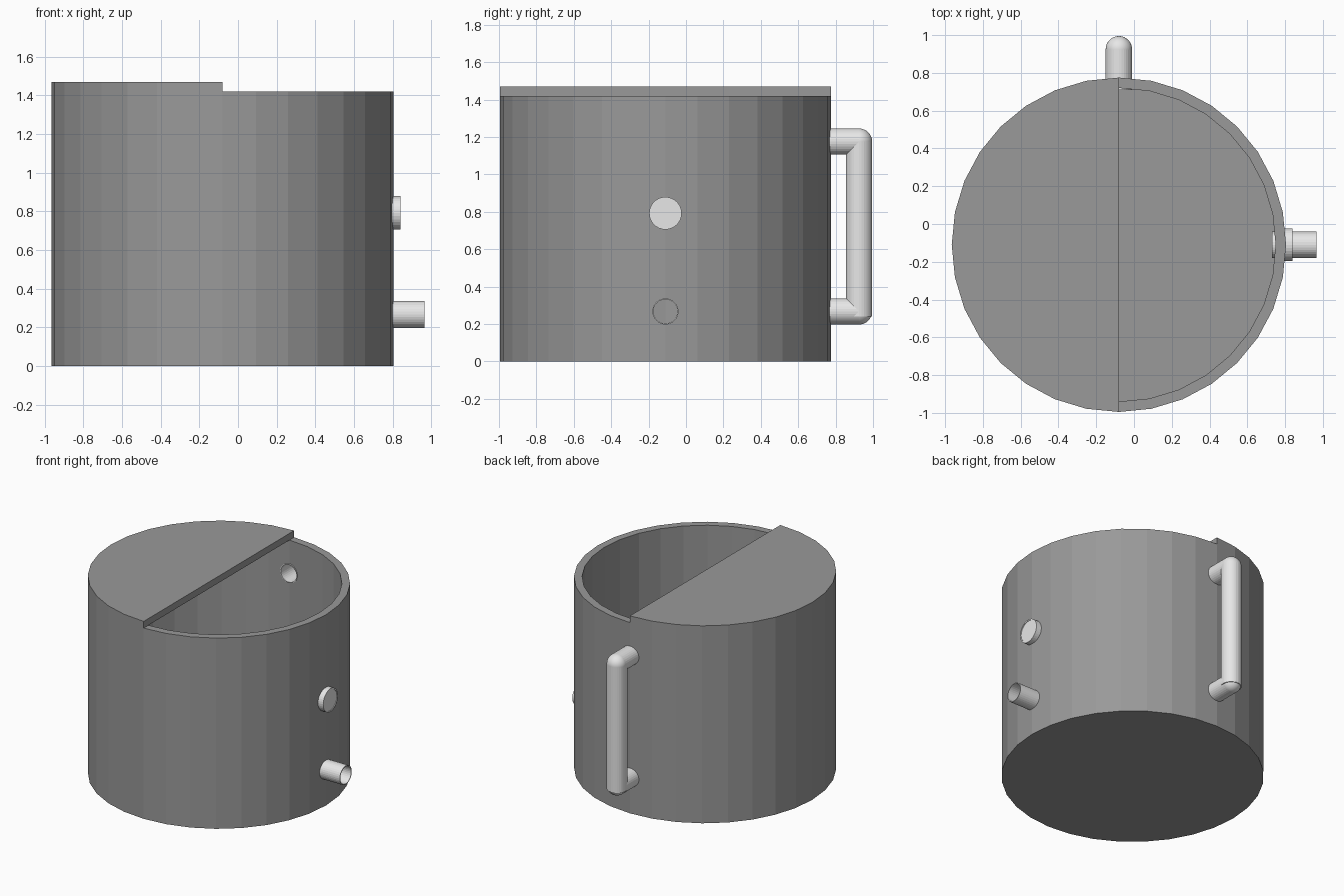
import bpy, bmesh
from math import cos, sin, pi
from mathutils import Matrix, Vector

if "Cube" in bpy.data.objects:
    bpy.data.objects.remove(bpy.data.objects["Cube"], do_unlink=True)

CX, CY = -0.08, -0.11      # tank axis
R, R_IN = 0.885, 0.83      # tank radii
RIM, LID_TOP = 1.42, 1.47
TUBE, BORE = 0.07, 0.064   # tube radii
SIDES = 32


def material(name, value):
    m = bpy.data.materials.new(name)
    m.use_nodes = True
    m.diffuse_color = (value, value, value, 1)
    m.node_tree.nodes["Principled BSDF"].inputs["Base Color"].default_value = (value, value, value, 1)
    return m


dark = material("dark grey metal", 0.32)
light = material("light grey metal", 0.8)


def finish(name, bm, mat):
    bmesh.ops.remove_doubles(bm, verts=bm.verts, dist=1e-5)
    bmesh.ops.recalc_face_normals(bm, faces=bm.faces)
    mesh = bpy.data.meshes.new(name)
    bm.to_mesh(mesh)
    bm.free()
    mesh.materials.append(mat)
    obj = bpy.data.objects.new(name, mesh)
    bpy.context.collection.objects.link(obj)
    return obj


def lathe(name, profile, origin, axis, mat):
    """Revolve a closed (radius, height) profile about an axis through origin."""
    bm = bmesh.new()
    turn = Vector((0, 0, 1)).rotation_difference(Vector(axis)).to_matrix().to_4x4()
    place = Matrix.Translation(origin) @ turn
    rings = [[bm.verts.new(place @ Vector((r * cos(2 * pi * i / SIDES), r * sin(2 * pi * i / SIDES), h)))
              for i in range(SIDES)] if r > 0 else [bm.verts.new(place @ Vector((0, 0, h)))]
             for r, h in profile]
    for a, b in zip(rings, rings[1:] + rings[:1]):
        if len(a) == len(b) == 1:
            continue
        for i in range(SIDES):
            j = (i + 1) % SIDES
            corners = [a[i % len(a)], a[j % len(a)], b[j % len(b)], b[i % len(b)]]
            bm.faces.new(list(dict.fromkeys(corners)))
    return finish(name, bm, mat)


def rod(name, radius, origin, axis, length, mat):
    return lathe(name, [(0, 0), (radius, 0), (radius, length), (0, length)], origin, axis, mat)


def tube(name, radius, bore, origin, axis, length, mat):
    return lathe(name, [(bore, 0), (radius, 0), (radius, length), (bore, length)], origin, axis, mat)


def cut_hole(target, origin, axis):
    cutter = rod("hole_cutter", 0.067, origin, axis, 0.2, dark)
    cutter.hide_render = True
    mod = target.modifiers.new("hole", "BOOLEAN")
    mod.operation, mod.solver, mod.object = "DIFFERENCE", "EXACT", cutter
    bpy.context.view_layer.objects.active = target
    bpy.ops.object.modifier_apply(modifier=mod.name)
    bpy.data.objects.remove(cutter, do_unlink=True)


# Tank: open vessel with a floor
tank = lathe("tank", [(0, 0), (R, 0), (R, RIM), (R_IN, RIM), (R_IN, 0.055), (0, 0.055)],
             (CX, CY, 0), (0, 0, 1), dark)

# Half lid over the right side
bm = bmesh.new()
arc = [pi / 2 + 2 * pi * i / SIDES for i in range(SIDES // 2 + 1)]
half = bm.faces.new([bm.verts.new((CX + R * cos(a), CY + R * sin(a), RIM)) for a in arc])
raised = bmesh.ops.extrude_face_region(bm, geom=[half], use_keep_orig=True)["geom"]
bmesh.ops.translate(bm, verts=[v for v in raised if isinstance(v, bmesh.types.BMVert)],
                    vec=(0, 0, LID_TOP - RIM))
finish("half_lid", bm, dark)

# Drain pipe through the left wall
tube("drain_pipe", TUBE, BORE, (0.73, CY, 0.267), (1, 0, 0), 0.235, light)
cut_hole(tank, (0.68, CY, 0.267), (1, 0, 0))

# Round sight port: collar and plate
tube("port_collar", 0.087, 0.078, (0.78, CY, 0.792), (1, 0, 0), 0.06, light)
rod("port_plate", 0.079, (0.78, CY, 0.792), (1, 0, 0), 0.056, light)

# Handle on the back: two hollow arms, ball corners and a grip
GRIP_Y, LOW, HIGH = 0.925, 0.267, 1.175
for level, z in (("lower", LOW), ("upper", HIGH)):
    tube("handle_" + level + "_arm", TUBE, BORE, (CX, 0.71, z), (0, 1, 0), GRIP_Y - 0.71, light)
    cut_hole(tank, (CX, 0.65, z), (0, 1, 0))
    bm = bmesh.new()
    bmesh.ops.create_uvsphere(bm, u_segments=SIDES, v_segments=16, radius=TUBE,
                              matrix=Matrix.Translation((CX, GRIP_Y, z)))
    for f in bm.faces:
        f.smooth = True
    finish("handle_" + level + "_corner", bm, light)
rod("handle_grip", TUBE, (CX, GRIP_Y, 0.24), (0, 0, 1), HIGH - 0.24, light)
